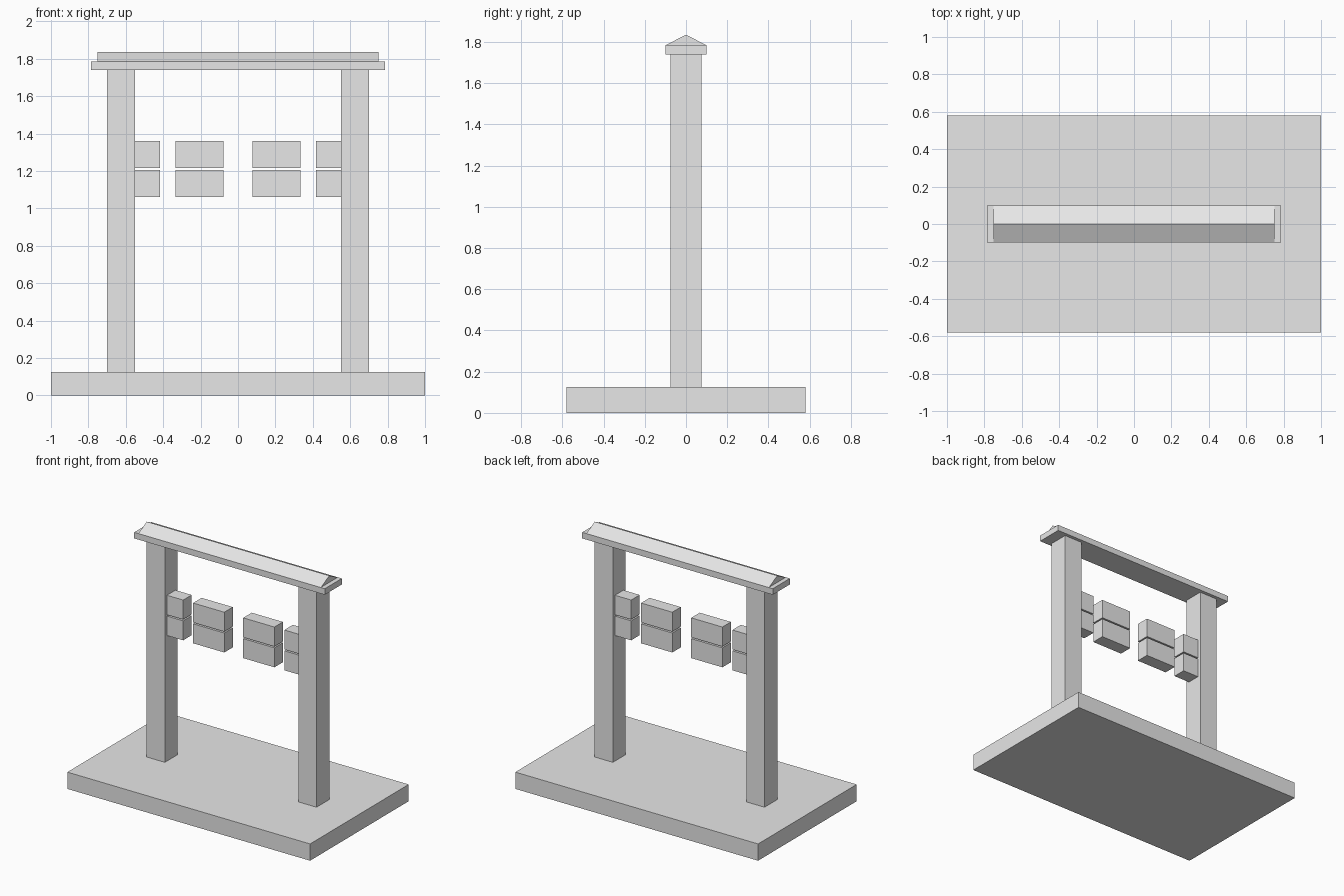
import bpy
import bmesh

default = bpy.data.objects.get("Cube")
if default:
    bpy.data.objects.remove(default, do_unlink=True)

grey = bpy.data.materials.new("plain_grey")
grey.use_nodes = True
colour = (0.8, 0.8, 0.8, 1)
grey.diffuse_color = colour
for node in grey.node_tree.nodes:
    if node.type == "BSDF_PRINCIPLED":
        node.inputs["Base Color"].default_value = colour


def extrude_profile(name, profile, x0, x1):
    """Solid with a flat (y, z) outline swept from x0 to x1."""
    bm = bmesh.new()
    face = bm.faces.new([bm.verts.new((x0, y, z)) for y, z in profile])
    swept = bmesh.ops.extrude_face_region(bm, geom=[face])["geom"]
    ends = [g for g in swept if isinstance(g, bmesh.types.BMVert)]
    bmesh.ops.translate(bm, verts=ends, vec=(x1 - x0, 0, 0))
    bmesh.ops.recalc_face_normals(bm, faces=bm.faces)
    mesh = bpy.data.meshes.new(name)
    bm.to_mesh(mesh)
    bm.free()
    mesh.materials.append(grey)
    obj = bpy.data.objects.new(name, mesh)
    bpy.context.collection.objects.link(obj)
    return obj


def box(name, x0, x1, depth, z0, z1):
    h = depth / 2
    return extrude_profile(name, [(-h, z0), (h, z0), (h, z1), (-h, z1)], x0, x1)


# Ground slab
box("base", -1, 1, 1.16, 0, 0.125)

# Posts and hanging blocks, mirrored left and right
for side, s in (("left", 1), ("right", -1)):
    box(side + "_post", *sorted((s * 0.55, s * 0.7)), 0.15, 0.125, 1.74)
    for row, z0, z1 in (("lower", 1.06, 1.205), ("upper", 1.215, 1.36)):
        for place, a, b in (("inner", 0.078, 0.335), ("outer", 0.417, 0.675)):
            box(f"{side}_{place}_{row}_block", *sorted((s * a, s * b)), 0.1, z0, z1)

# Lintel and gabled ridge on top
box("lintel", -0.785, 0.785, 0.2, 1.74, 1.785)
extrude_profile("roof_ridge", [(-0.097, 1.785), (0.097, 1.785), (0, 1.835)], -0.752, 0.752)
